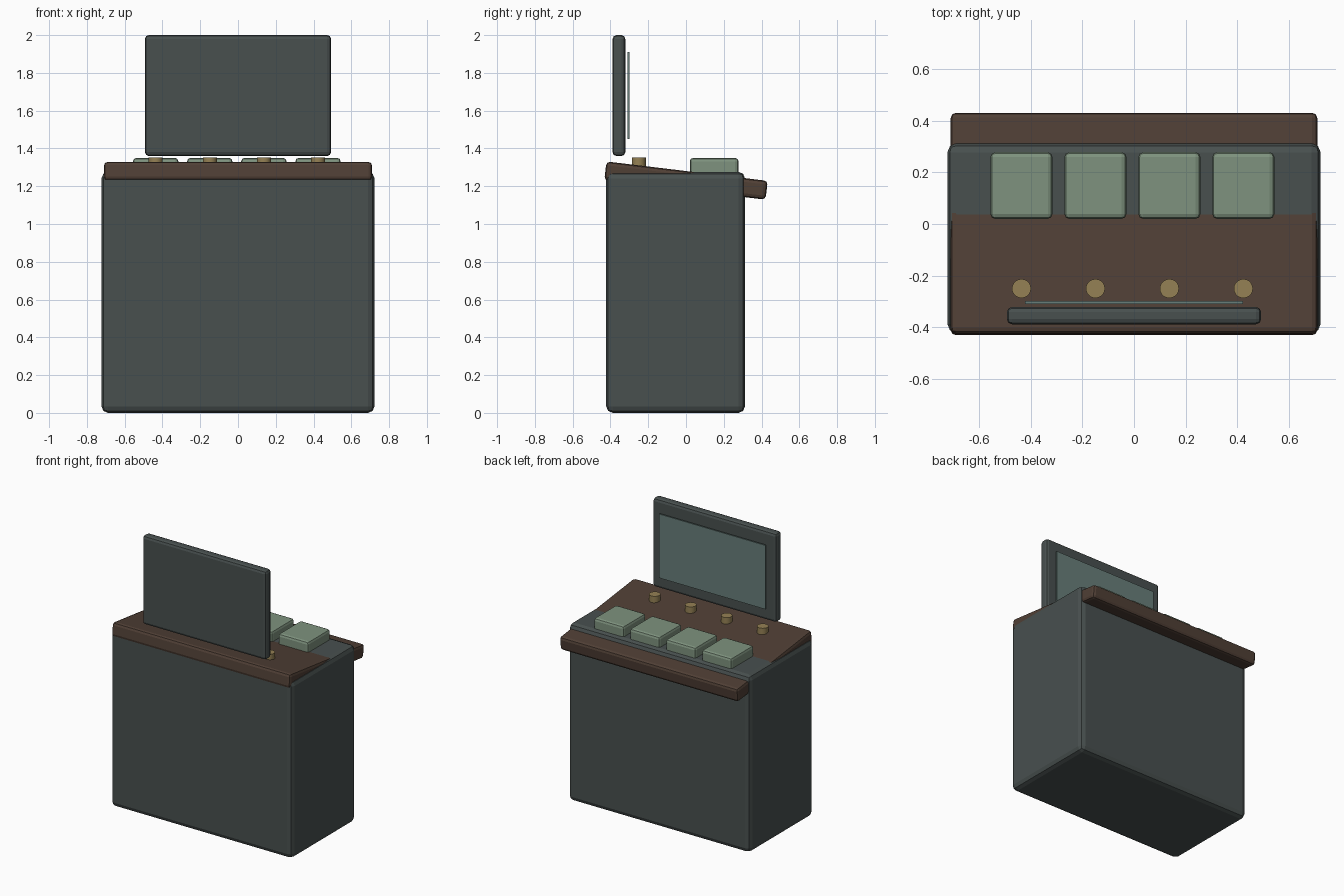
import bpy

if "Cube" in bpy.data.objects:
    bpy.data.objects.remove(bpy.data.objects["Cube"])

def material(name, rgb):
    m = bpy.data.materials.new(name)
    m.diffuse_color = (*rgb, 1)
    m.use_nodes = True
    m.node_tree.nodes["Principled BSDF"].inputs["Base Color"].default_value = m.diffuse_color
    return m

metal = material("dark_metal", (0.065, 0.08, 0.078))
wood = material("brown_wood", (0.08, 0.05, 0.036))
green = material("key_green", (0.21, 0.29, 0.21))
brass = material("brass", (0.30, 0.22, 0.09))
glass = material("screen_glass", (0.14, 0.21, 0.195))

def box(name, loc, size, mat, bevel=0, tilt=0):
    bpy.ops.mesh.primitive_cube_add(size=1)
    ob = bpy.context.object
    ob.name = name
    for v in ob.data.vertices:
        v.co = [c * s for c, s in zip(v.co, size)]
    ob.location = loc
    ob.rotation_euler.x = tilt
    ob.data.materials.append(mat)
    if bevel:
        mod = ob.modifiers.new("bevel", 'BEVEL')
        mod.width = bevel
        mod.segments = 2
    return ob

# Cabinet and tilted control board passing through its top
box("cabinet", (0, -0.055, 0.638), (1.446, 0.735, 1.276), metal, 0.035)
box("control_board", (0, 0, 1.23), (1.42, 0.86, 0.10), wood, 0.02, -0.12)

# Upright screen with a thin glass pane in front of it
box("screen_frame", (0, -0.355, 1.68), (0.985, 0.067, 0.64), metal, 0.02)
box("screen_glass", (0, -0.304, 1.68), (0.845, 0.01, 0.46), glass)

# Row of large keys and matching knobs
for i in range(4):
    x = -0.436 + 0.2865 * i
    box(f"key_{i + 1}", (x, 0.149, 1.30), (0.24, 0.258, 0.10), green, 0.018)
    bpy.ops.mesh.primitive_cylinder_add(vertices=20, radius=0.037, depth=0.06,
                                        location=(x, -0.25, 1.323))
    knob = bpy.context.object
    knob.name = f"knob_{i + 1}"
    knob.data.materials.append(brass)
    bpy.ops.object.shade_smooth_by_angle()
